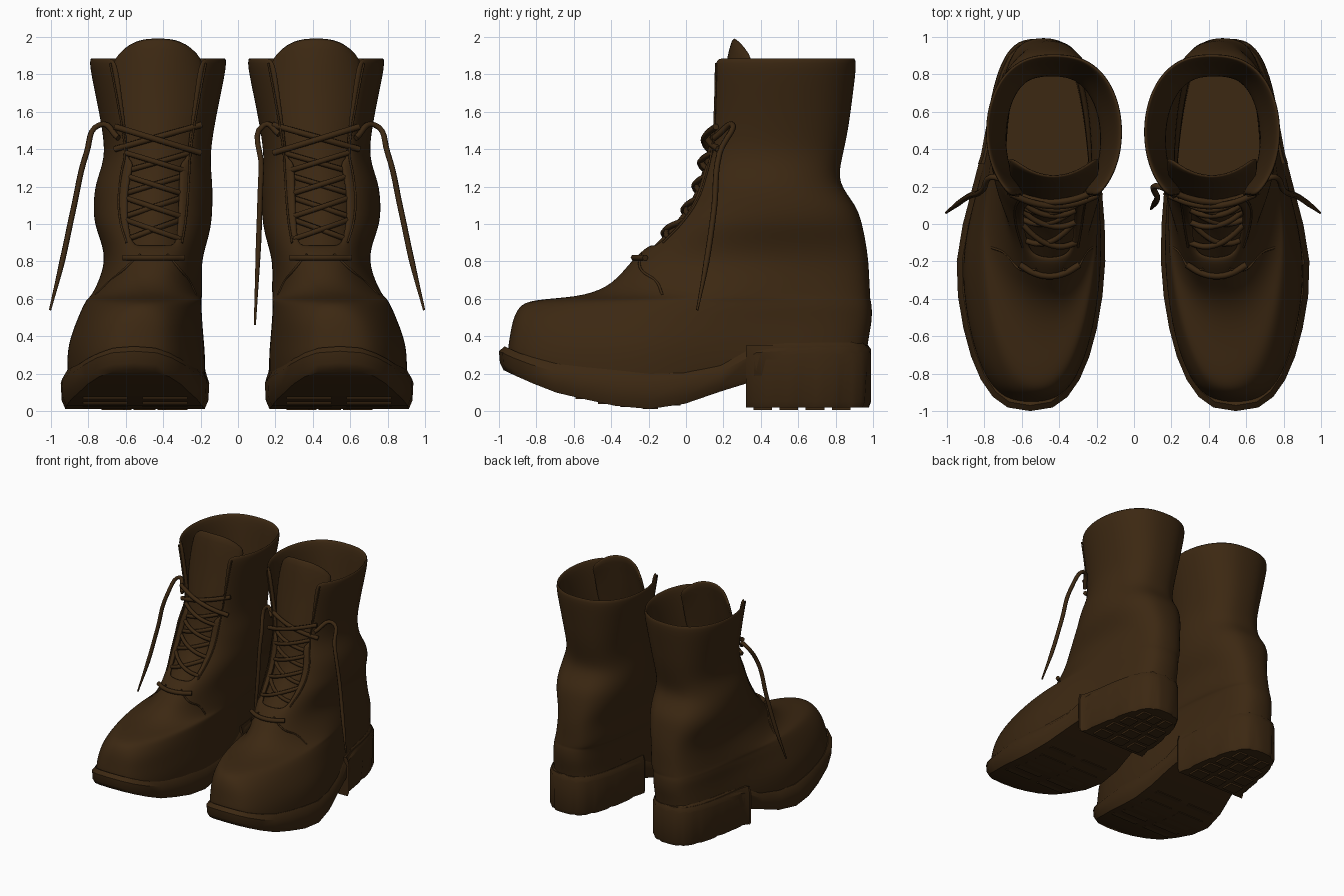
import bpy, bmesh, math
from mathutils import Vector

cube = bpy.data.objects.get("Cube")
if cube:
    bpy.data.objects.remove(cube, do_unlink=True)

leather = bpy.data.materials.new("dark brown leather")
leather.use_nodes = True
COLOUR = (0.045, 0.021, 0.006, 1)
leather.diffuse_color = COLOUR
leather.node_tree.nodes["Principled BSDF"].inputs["Base Color"].default_value = COLOUR

# Upper outline by height: z, front y, back y, inner x, outer x
RINGS = [
    (.10, -.95, .96, .16, .92), (.28, -.96, .97, .155, .925),
    (.38, -.95, .98, .165, .91), (.48, -.935, 1, .175, .87),
    (.55, -.905, 1, .18, .84), (.585, -.86, .995, .18, .82),
    (.6, -.75, .99, .18, .81), (.615, -.54, .99, .18, .79),
    (.68, -.39, .985, .18, .75), (.8, -.3, .98, .185, .7),
    (.9, -.19, .965, .155, .72), (1, -.09, .945, .13, .76),
    (1.1, -.01, .915, .125, .765), (1.22, .04, .81, .125, .755),
    (1.35, .07, .835, .14, .70), (1.5, .08, .87, .12, .715),
    (1.7, .075, .895, .08, .755), (1.89, .065, .92, .04, .795),
]
N = 32
SOLE = (-1, .99, .135, .955)


def clamp(t):
    return min(max(t, 0), 1)


def interp(table, t):
    """Linear lookup of the row values at t."""
    if t <= table[0][0]:
        return table[0][1:]
    for p, q in zip(table, table[1:]):
        if t <= q[0]:
            f = (t - p[0]) / (q[0] - p[0])
            return tuple(u + (v - u) * f for u, v in zip(p[1:], q[1:]))
    return table[-1][1:]


def outline(ext, a, taper, grow=0.0, front=.75, rear=.62):
    """Point of the foot shape; a = 0 is the toe, a = pi the heel."""
    f, b, x0, x1 = ext
    u = -math.cos(a)
    t = clamp((u + .35) / .9)
    k = taper * t * t * (3 - 2 * t)
    s = math.copysign(abs(math.sin(a)) ** (front if u < 0 else rear), math.sin(a))
    x = (x0 + x1) / 2 - .25 * k + s * ((x1 - x0) / 2 * (1 - k) + grow)
    return x, (f + b) / 2 + u * ((b - f) / 2 + grow)


UNDER = [(-1, .23), (-.85, .16), (-.7, .1), (-.4, .03), (-.2, .01),
         (0, .04), (.2, .11), (.32, .16), (1, .17)]


def under(y):
    return interp(UNDER, y)[0]


# Front and rear roundness of the upper by height
ROUND = [(.1, .7, .62), (.5, .7, .62), (.6, 1, .62), (.75, .85, .65), (1.1, .8, .75), (1.9, .8, .8)]


def surface(z, a):
    taper = .22 * clamp((.78 - z) / .35)
    x, y = outline(interp(RINGS, z), a, taper, 0, *interp(ROUND, z))
    return x, y, max(z, under(y) + .07 + .05 * (z > .2))


def finish(obj, name):
    obj.name = name
    obj.data.materials.append(leather)
    return obj


def make_mesh(name, verts, faces, side, solid=0, subdiv=0, angle=40):
    bm = bmesh.new()
    vs = [bm.verts.new((side * x - .01 * (side < 0), y, z)) for x, y, z in verts]
    for f in faces:
        bm.faces.new([vs[i] for i in f])
    bmesh.ops.delete(bm, geom=[v for v in bm.verts if not v.link_faces], context='VERTS')
    bmesh.ops.recalc_face_normals(bm, faces=bm.faces)
    mesh = bpy.data.meshes.new(name)
    bm.to_mesh(mesh)
    bm.free()
    obj = finish(bpy.data.objects.new(name, mesh), name)
    bpy.context.collection.objects.link(obj)
    if solid:
        m = obj.modifiers.new("thickness", 'SOLIDIFY')
        m.thickness, m.offset = solid, -1
    if subdiv:
        m = obj.modifiers.new("smooth", 'SUBSURF')
        m.levels = m.render_levels = subdiv
    bpy.ops.object.select_all(action='DESELECT')
    obj.select_set(True)
    bpy.context.view_layer.objects.active = obj
    bpy.ops.object.shade_smooth_by_angle(angle=math.radians(angle))


def tube(name, points, side, radius=.016, taper=False):
    data = bpy.data.curves.new(name, 'CURVE')
    data.dimensions = '3D'
    data.bevel_depth, data.bevel_resolution = radius, 1
    data.resolution_u, data.use_fill_caps = 6, True
    sp = data.splines.new('BEZIER')
    sp.bezier_points.add(len(points) - 1)
    for i, (bp, p) in enumerate(zip(sp.bezier_points, points)):
        bp.co = Vector((side * p[0] - .01 * (side < 0), p[1], p[2]))
        bp.handle_left_type = bp.handle_right_type = 'AUTO'
        if taper and i == len(points) - 1:
            bp.radius = .4
    obj = finish(bpy.data.objects.new(name, data), name)
    bpy.context.collection.objects.link(obj)


def loft(rows, n, closed=True):
    return [(r * n + i, r * n + (i + 1) % n, (r + 1) * n + (i + 1) % n, (r + 1) * n + i)
            for r in range(rows - 1) for i in range(n if closed else n - 1)]


def cap(base, n):
    """Quads across a ring from one side to the other."""
    faces = [(base, base + 1, base + n - 1),
             (base + n // 2, base + n // 2 + 1, base + n // 2 - 1)]
    return faces + [(base + i, base + i + 1, base + n - i - 1, base + n - i)
                    for i in range(1, n // 2 - 1)]


def build_boot(side):
    tag = "left_" if side > 0 else "right_"
    angles = [2 * math.pi * i / N for i in range(N)]

    # Upper with an open lacing slot in front
    verts = [surface(row[0], a) for row in RINGS for a in angles]
    faces = []
    for f in loft(len(RINGS), N):
        z, i = RINGS[f[0] // N][0], f[0] % N
        slot = 0 if z < .85 else 2 if z < 1.3 else 3
        if not (i < slot or i >= N - slot):
            faces.append(f)
    make_mesh(tag + "upper", verts, faces, side, solid=.035, subdiv=2, angle=60)

    # Tongue, rising above the collar
    verts, cols = [], 9
    levels = [.74, .85, 1, 1.15, 1.3, 1.45, 1.6, 1.75, 1.88, 2.0]
    for z in levels:
        f, b, x0, x1 = interp(RINGS, z)
        half = .15 + .1 * clamp((z - .9) / .7)
        for c in range(cols):
            t = c / (cols - 1) * 2 - 1
            back = .035 + max(z - 1.4, 0) * .24 + .11 * t * t
            drop = .12 * abs(t) ** 3 * max(z - 1.75, 0) * 4
            verts.append(((x0 + x1) / 2 + half * t, f + back, z - drop))
    make_mesh(tag + "tongue", verts, loft(len(levels), cols, False), side,
              solid=.025, subdiv=1, angle=60)

    # Welted sole that curls up at the toe, thicker at the ball of the foot
    verts = []
    for grow, lift, swell in ((-.025, 0, 0), (-.005, .03, .02), (0, .09, .06), (-.03, .13, .07)):
        for a in angles:
            x, y = outline(SOLE, a, .22, grow)
            rise = swell * clamp(1 - abs(y + .3) / .6) + (swell > .05) * .07 * clamp(y * 5 - 1)
            verts.append((x, y, under(y) + lift + rise))
    make_mesh(tag + "sole", verts, loft(4, N) + cap(0, N) + cap(3 * N, N), side)

    # Heel block with scalloped edge
    arc = [math.pi * (.58 + .84 * i / 40) for i in range(41)]
    verts = []
    for z, grow in ((.02, -.012), (.05, 0), (.3, 0), (.35, -.015)):
        for i, a in enumerate(arc):
            notch = -.012 if i % 5 == 2 and z < .2 else 0
            x, y = outline(SOLE, a, .22, grow + notch)
            verts.append((x, max(y, .32), z))
    n = len(arc)
    make_mesh(tag + "heel", verts, loft(4, n) + [range(n), range(3 * n, 4 * n)], side)

    # Tread lugs under the heel and forefoot
    def lug(name, cx, cy, w, d, z0, z1):
        vs = [(cx + sx * w, cy + sy * d, z) for z in (z0, z1)
              for sx, sy in ((-1, -1), (1, -1), (1, 1), (-1, 1))]
        make_mesh(tag + name, vs, loft(2, 4) + [range(4), range(4, 8)], side)

    for r in range(4):
        narrow = 1 - .04 * r * r
        for c in (-1, 0, 1):
            lug("heel_lug", .49 + c * .17 * narrow, .41 + r * .14, .06 * narrow, .05, .006, .04)
    for r in range(5):
        y = -.55 + r * .12
        for c in (-1, 1):
            lug("forefoot_lug", .54 + c * .16, y, .12, .04, under(y), under(y) + .03)

    # Insole
    verts = [(.46 + .24 * math.sin(a), .48 - .42 * math.cos(a), z)
             for z in (.36, .4) for a in angles]
    make_mesh(tag + "insole", verts, loft(2, N) + cap(0, N) + cap(N, N), side)

    # Raised seams: quarter edges and lacing facings
    for s in (-1, 1):
        tube(tag + "quarter_seam", [surface(z, (s * math.radians(d)) % math.tau) for z, d in
             ((.84, 12), (.76, 30), (.69, 48), (.62, 62))], side, .007)
        tube(tag + "facing_seam", [surface(.9 + .12 * i, s * (.48 + .025 * i))
                                   for i in range(9)], side, .006)

    # Crossed laces, lying against the tongue
    def across(z0, z1, half, inset=.01):
        pts = []
        for i in range(5):
            t = i / 2 - 1
            z = z0 + (z1 - z0) * i / 4
            f, b, x0, x1 = interp(RINGS, z)
            pts.append(((x0 + x1) / 2 + half * t, f + inset + .06 * t * t, z))
        return pts

    tube(tag + "lace", across(.82, .82, .16, 0), side, .018)
    for i in range(4):
        z = .92 + i * .12
        tube(tag + "lace", across(z, z + .1, .14 + .01 * i), side)
        tube(tag + "lace", across(z + .1, z, .14 + .01 * i, .025), side)
    tube(tag + "lace", across(1.38, 1.52, .23, .02), side, .018)
    tube(tag + "lace", across(1.53, 1.4, .23, .04), side, .018)

    # Hanging lace ends
    tube(tag + "outer_lace_end", [(.63, .15, 1.46), (.73, .25, 1.53), (.8, .18, 1.38),
         (.87, .15, 1.08), (.93, .11, .8), (.995, .06, .54)], side, .016, True)
    if side > 0:
        tube(tag + "inner_lace_end", [(.22, .15, 1.48), (.14, .2, 1.53), (.125, .14, 1.3),
             (.11, .11, .9), (.09, .08, .46)], side, .016, True)


for s in (1, -1):
    build_boot(s)
